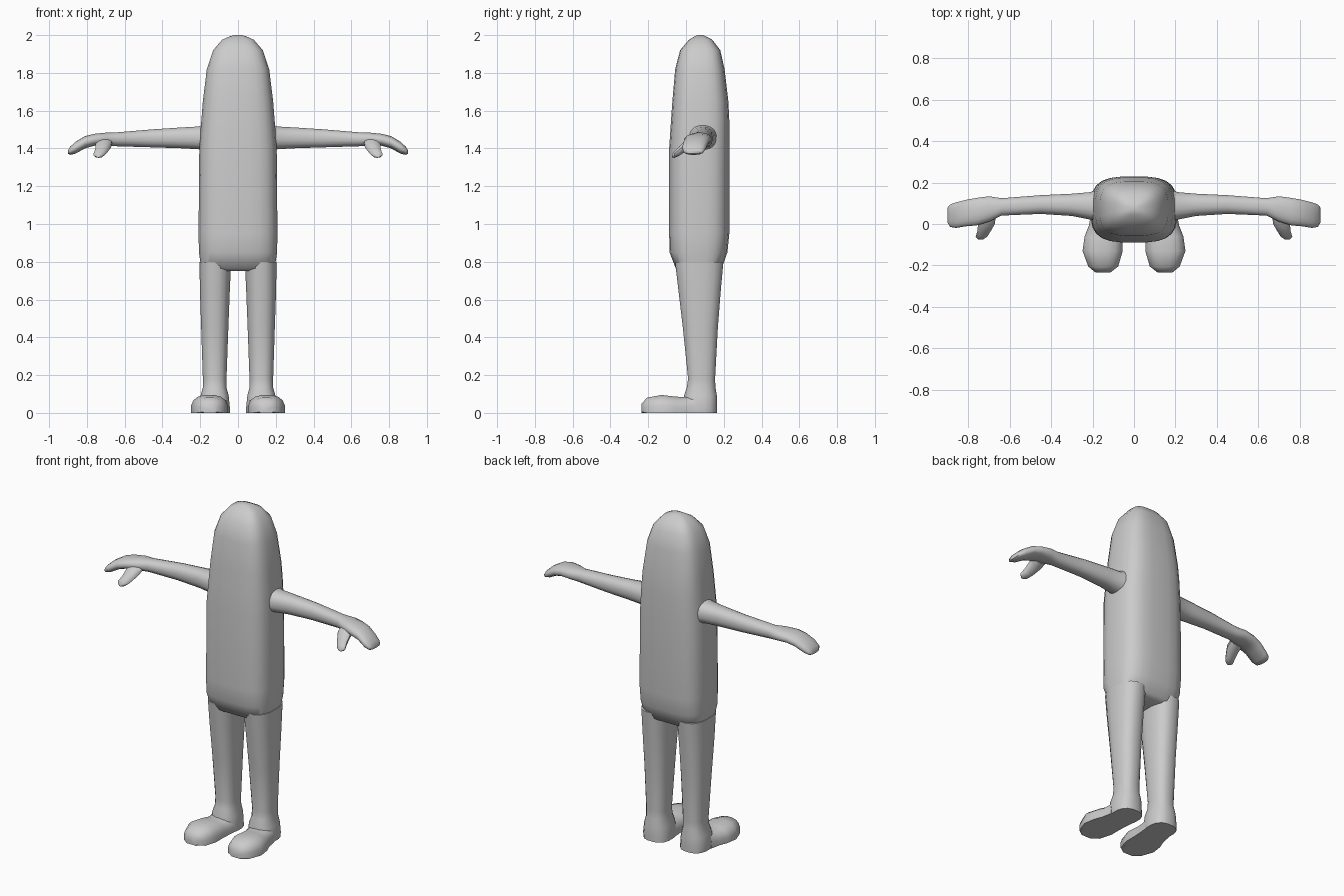
import bpy, math

grey = bpy.data.materials.new("light grey")
grey.diffuse_color = (0.6, 0.6, 0.6, 1)


def loft(name, axis, rings, n=16, power=2.0, mirror=True, floor=-1.0):
    """Skin rounded-box rings (pos, a0, a1, b0, b1) along an axis; a, b are the other two axes in order."""
    verts, faces = [], []
    for pos, a0, a1, b0, b1 in rings:
        for i in range(n):
            t = 2 * math.pi * (i + 0.5) / n
            c, s = math.cos(t), math.sin(t)
            a = (a0 + a1) / 2 + (a1 - a0) / 2 * math.copysign(abs(c) ** (2 / power), c)
            b = (b0 + b1) / 2 + (b1 - b0) / 2 * math.copysign(abs(s) ** (2 / power), s)
            p = [a, b]
            p.insert(axis, pos)
            p[2] = max(p[2], floor)
            verts.append(p)
    for r in range(len(rings) - 1):
        for i in range(n):
            j = (i + 1) % n
            faces.append((r * n + i, r * n + j, (r + 1) * n + j, (r + 1) * n + i))
    faces.append(tuple(reversed(range(n))))
    faces.append(tuple(range((len(rings) - 1) * n, len(rings) * n)))
    me = bpy.data.meshes.new(name)
    me.from_pydata(verts, [], faces)
    me.materials.append(grey)
    ob = bpy.data.objects.new(name, me)
    bpy.context.collection.objects.link(ob)
    bpy.context.view_layer.objects.active = ob
    ob.select_set(True)
    bpy.ops.object.mode_set(mode='EDIT')
    bpy.ops.mesh.select_all(action='SELECT')
    bpy.ops.mesh.remove_doubles(threshold=0.0005)
    bpy.ops.mesh.normals_make_consistent(inside=False)
    bpy.ops.object.mode_set(mode='OBJECT')
    bpy.ops.object.shade_smooth_by_angle(angle=math.radians(50))
    ob.select_set(False)
    if mirror:
        ob.modifiers.new("mirror", 'MIRROR')
    return ob


# Head and torso in one capsule, bottom to top
loft("body", 2, [
    (0.75, -0.16, 0.16, -0.02, 0.16),
    (0.765, -0.195, 0.195, -0.055, 0.19),
    (0.85, -0.208, 0.208, -0.088, 0.22),
    (0.95, -0.210, 0.210, -0.09, 0.23),
    (1.40, -0.206, 0.206, -0.09, 0.23),
    (1.55, -0.195, 0.195, -0.08, 0.23),
    (1.65, -0.187, 0.187, -0.073, 0.225),
    (1.82, -0.166, 0.166, -0.058, 0.205),
    (1.92, -0.132, 0.132, -0.032, 0.182),
    (1.975, -0.085, 0.085, 0.015, 0.14),
    (1.993, -0.045, 0.045, 0.045, 0.105),
    (2.0, -0.02, 0.02, 0.06, 0.09),
], n=24, power=3.2, mirror=False)

# Legs down to the heels
loft("leg", 2, [
    (0.0, 0.042, 0.205, -0.01, 0.165),
    (0.03, 0.042, 0.208, -0.015, 0.165),
    (0.09, 0.048, 0.200, -0.012, 0.165),
    (0.135, 0.060, 0.187, 0.003, 0.157),
    (0.18, 0.060, 0.187, 0.010, 0.155),
    (0.45, 0.050, 0.196, -0.018, 0.170),
    (0.65, 0.042, 0.203, -0.042, 0.186),
    (0.80, 0.035, 0.205, -0.060, 0.200),
], power=2.5)

# Rounded shoe fronts with flat soles
loft("shoe", 1, [
    (-0.235, 0.115, 0.185, -0.02, 0.050),
    (-0.205, 0.075, 0.222, -0.05, 0.082),
    (-0.13, 0.053, 0.250, -0.06, 0.096),
    (-0.06, 0.053, 0.240, -0.06, 0.088),
    (-0.01, 0.050, 0.220, -0.06, 0.084),
    (0.05, 0.045, 0.208, -0.06, 0.100),
], power=2.5, floor=0.0)

# Arms tapering into drooping mitten hands
loft("arm", 0, [
    (0.15, 0.005, 0.175, 1.375, 1.540),
    (0.21, 0.020, 0.155, 1.395, 1.517),
    (0.30, 0.038, 0.147, 1.400, 1.512),
    (0.45, 0.048, 0.140, 1.405, 1.502),
    (0.64, 0.040, 0.125, 1.411, 1.486),
    (0.70, 0.010, 0.135, 1.415, 1.484),
    (0.76, -0.008, 0.127, 1.414, 1.478),
    (0.81, -0.012, 0.118, 1.400, 1.466),
    (0.86, -0.020, 0.105, 1.372, 1.436),
    (0.888, -0.015, 0.095, 1.366, 1.410),
    (0.90, 0.005, 0.080, 1.372, 1.390),
], power=2.3)

# Thumbs hooking forward and down
loft("thumb", 1, [
    (-0.075, 0.728, 0.752, 1.352, 1.368),
    (-0.062, 0.708, 0.766, 1.350, 1.385),
    (-0.035, 0.690, 0.758, 1.362, 1.412),
    (0.0, 0.670, 0.755, 1.385, 1.445),
    (0.04, 0.665, 0.755, 1.412, 1.460),
], n=10)
